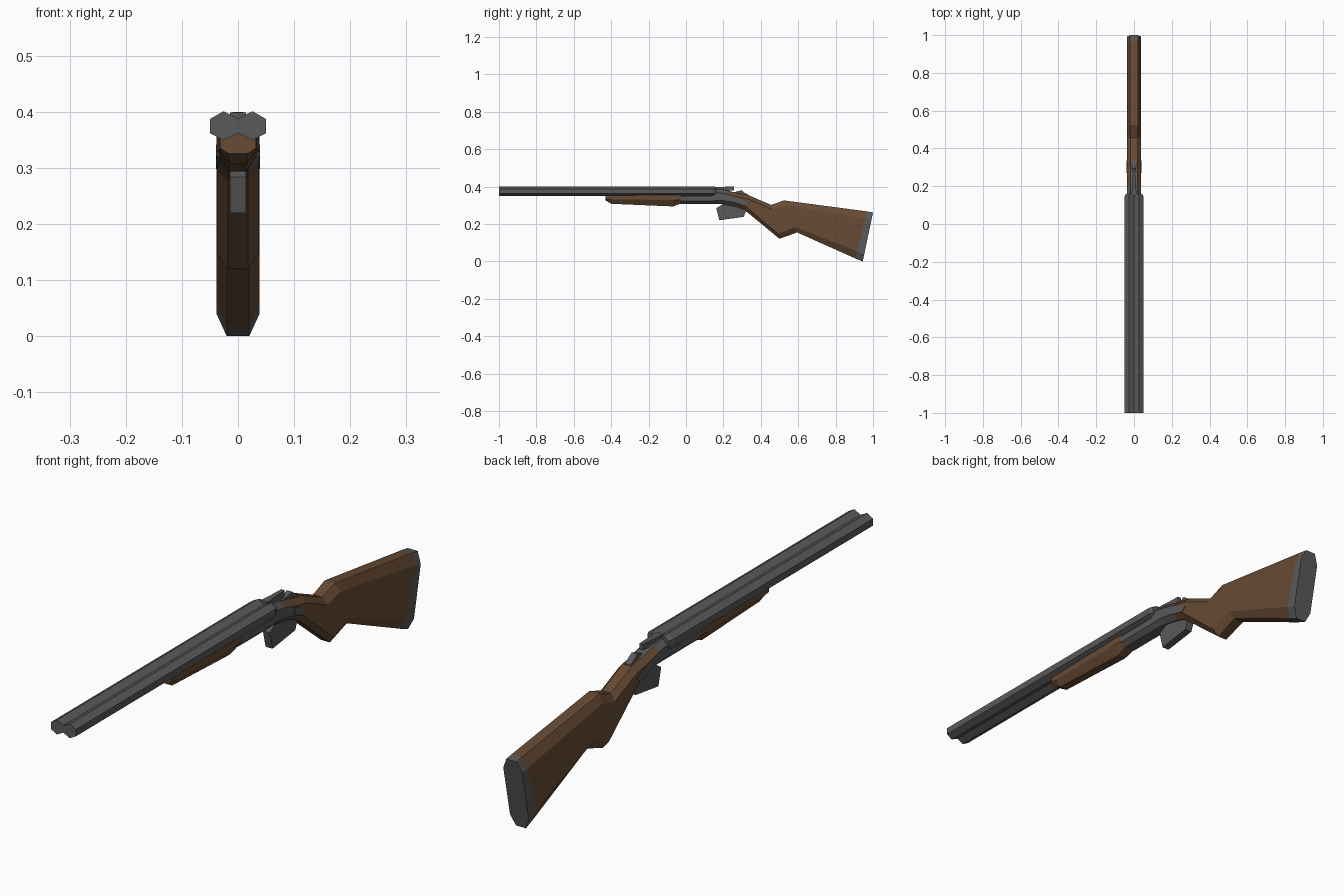
import bpy, bmesh
from mathutils import Vector

cube = bpy.data.objects.get("Cube")
if cube:
    bpy.data.objects.remove(cube, do_unlink=True)


def material(name, rgb):
    m = bpy.data.materials.new(name)
    m.use_nodes = True
    m.diffuse_color = (*rgb, 1)
    bsdf = m.node_tree.nodes["Principled BSDF"]
    bsdf.inputs["Base Color"].default_value = (*rgb, 1)
    return m


METAL = material("dark gunmetal", (0.10, 0.10, 0.10))
WOOD = material("walnut wood", (0.135, 0.07, 0.034))


def loft(name, rings, mats, rule=None):
    """Skin closed rings of equal length, cap both ends, colour faces by rule."""
    bm = bmesh.new()
    loops = [[bm.verts.new(p) for p in ring] for ring in rings]
    n = len(loops[0])
    for a, b in zip(loops, loops[1:]):
        for i in range(n):
            j = (i + 1) % n
            bm.faces.new((a[i], a[j], b[j], b[i]))
    bm.faces.new(loops[0])
    bm.faces.new(loops[-1])
    bmesh.ops.recalc_face_normals(bm, faces=bm.faces)
    if rule:
        for f in bm.faces:
            f.material_index = rule(f)
    me = bpy.data.meshes.new(name)
    bm.to_mesh(me)
    bm.free()
    for m in mats:
        me.materials.append(m)
    ob = bpy.data.objects.new(name, me)
    bpy.context.collection.objects.link(ob)
    return ob


def octagon(top, bottom, half, flat, chamfer):
    """Chamfered section whose centre line runs from top to bottom, each (y, z)."""
    t, b = Vector((0, *top)), Vector((0, *bottom))
    c = chamfer / (t - b).length
    side = [(flat, 0), (half, c), (half, 1 - c), (flat, 1)]
    outline = side + [(-x, f) for x, f in reversed(side)]
    return [t.lerp(b, f) + Vector((x, 0, 0)) for x, f in outline]


def plate(name, profile, half, mat, x=0):
    """Side profile of (y, z) points, extruded across x."""
    return loft(name, [[(x + s * half, y, z) for y, z in profile] for s in (-1, 1)], [mat])


# Twin hexagonal barrels sharing one figure-eight profile
half_profile = [(0, 0.388), (0.026, 0.401), (0.05, 0.387),
                (0.05, 0.362), (0.026, 0.349), (0, 0.362)]
barrel_profile = half_profile + [(-x, z) for x, z in half_profile[-2:0:-1]]
barrel_rings = [[(x, y, z) for x, z in barrel_profile] for y in (-1, 0.145)]
barrel_rings.append([(x * 0.86, 0.16, 0.37 + (z - 0.37) * 0.9) for x, z in barrel_profile])
loft("twin_barrels", barrel_rings, [METAL])


# Wooden fore end with chamfered underside
def trough(y, half, rim, flat, low):
    return [(-half, y, 0.364), (half, y, 0.364), (half, y, rim),
            (flat, y, low), (-flat, y, low), (-half, y, rim)]


loft("fore_end", [
    trough(-0.43, 0.032, 0.335, 0.018, 0.326),
    trough(-0.40, 0.033, 0.332, 0.016, 0.308),
    trough(-0.07, 0.037, 0.328, 0.016, 0.294),
    trough(-0.03, 0.037, 0.33, 0.018, 0.308),
], [WOOD])


# Receiver, with wooden shoulders on its rear upper bevels
def shoulder(f):
    c = f.calc_center_median()
    return int(c.y > 0.21 and f.normal.z > 0.3 and abs(c.x) > 0.005)


loft("receiver", [
    octagon((-0.03, 0.364), (-0.03, 0.308), 0.038, 0.02, 0.016),
    octagon((0.145, 0.366), (0.145, 0.308), 0.038, 0.02, 0.016),
    octagon((0.15, 0.388), (0.17, 0.308), 0.038, 0.02, 0.018),
    octagon((0.21, 0.382), (0.20, 0.305), 0.038, 0.018, 0.02),
    octagon((0.28, 0.364), (0.27, 0.292), 0.038, 0.018, 0.02),
], [METAL, WOOD], shoulder)

# Pointed side tangs let into the wrist
for side, x in (("left", 0.036), ("right", -0.036)):
    plate(side + "_tang", [(0.27, 0.342), (0.335, 0.316), (0.32, 0.298), (0.27, 0.31)],
          0.003, METAL, x)

# Wrist, grip and stock
loft("stock", [
    octagon((0.28, 0.364), (0.27, 0.292), 0.038, 0.018, 0.02),
    octagon((0.34, 0.352), (0.31, 0.277), 0.037, 0.018, 0.02),
    octagon((0.455, 0.302), (0.50, 0.121), 0.037, 0.018, 0.026),
    octagon((0.524, 0.326), (0.594, 0.155), 0.038, 0.02, 0.03),
    octagon((0.97, 0.267), (0.905, 0.016), 0.038, 0.02, 0.04),
], [WOOD])

# Butt plate
loft("butt_plate", [
    octagon((0.97, 0.267), (0.905, 0.016), 0.038, 0.02, 0.04),
    octagon((1.0, 0.262), (0.945, 0.0), 0.038, 0.02, 0.04),
], [METAL])

# Solid trigger guard
plate("trigger_guard", [(0.162, 0.284), (0.20, 0.308), (0.29, 0.295), (0.32, 0.268),
                        (0.308, 0.238), (0.178, 0.22)], 0.014, METAL)


# Top lever and safety catch
def bar(y, half, low, high):
    return [(-half, y, low), (half, y, low), (half, y, high), (-half, y, high)]


loft("top_lever", [bar(0.15, 0.014, 0.37, 0.399), bar(0.20, 0.01, 0.374, 0.399),
                   bar(0.257, 0.007, 0.38, 0.4)], [METAL])
loft("safety_catch", [bar(0.26, 0.007, 0.355, 0.37), bar(0.295, 0.011, 0.355, 0.381),
                      bar(0.315, 0.012, 0.35, 0.366), bar(0.335, 0.011, 0.345, 0.356)], [METAL])
